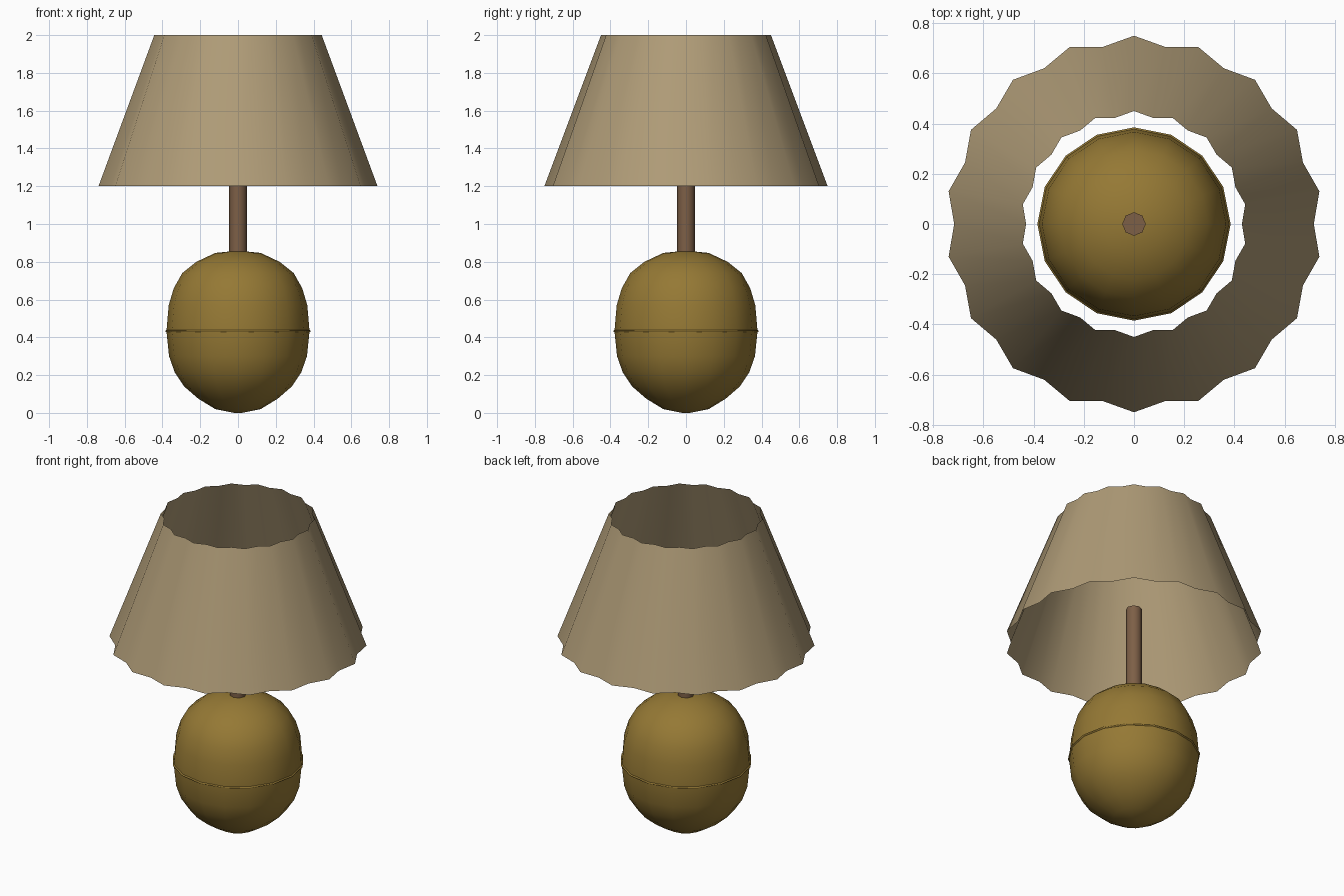
import bpy, bmesh, math

if "Cube" in bpy.data.objects:
    bpy.data.objects.remove(bpy.data.objects["Cube"])


def material(name, rgb):
    m = bpy.data.materials.new(name)
    m.diffuse_color = (*rgb, 1)
    m.use_nodes = True
    m.node_tree.nodes["Principled BSDF"].inputs["Base Color"].default_value = m.diffuse_color
    return m


brass = material("dark gold", (0.30, 0.19, 0.035))
wood = material("brown", (0.205, 0.115, 0.062))
fabric = material("beige fabric", (0.43, 0.33, 0.185))


def lathe(name, profile, sides, mat, flute=0.0, caps=True, closed=False, sharp=35):
    """Stack rings of (radius, z); flute pulls in every second vertex."""
    bm = bmesh.new()
    rings = []
    for r, z in profile:
        ring = []
        for i in range(sides):
            a = math.pi / 2 + 2 * math.pi * i / sides
            k = r * (1 - flute * (i % 2))
            ring.append(bm.verts.new((k * math.cos(a), k * math.sin(a), z)))
        rings.append(ring)
    pairs = list(zip(rings, rings[1:]))
    if closed:
        pairs.append((rings[-1], rings[0]))
    for lo, hi in pairs:
        for i in range(sides):
            j = (i + 1) % sides
            bm.faces.new((lo[i], lo[j], hi[j], hi[i]))
    if caps:
        bm.faces.new(rings[0][::-1])
        bm.faces.new(rings[-1])
    mesh = bpy.data.meshes.new(name)
    bm.to_mesh(mesh)
    bm.free()
    mesh.materials.append(mat)
    ob = bpy.data.objects.new(name, mesh)
    bpy.context.collection.objects.link(ob)
    bpy.ops.object.select_all(action='DESELECT')
    ob.select_set(True)
    bpy.context.view_layer.objects.active = ob
    bpy.ops.object.shade_smooth_by_angle(angle=math.radians(sharp))
    return ob


# Rounded base
lathe("base", [(0.02, 0.0), (0.12, 0.02), (0.21, 0.075), (0.285, 0.14), (0.335, 0.215),
               (0.365, 0.30), (0.378, 0.425), (0.378, 0.44), (0.367, 0.57), (0.34, 0.66),
               (0.295, 0.74), (0.22, 0.80), (0.12, 0.847), (0.02, 0.857)], 16, brass)

# Thin seam around the middle of the base
lathe("base_seam", [(0.37, 0.425), (0.385, 0.43), (0.385, 0.436), (0.37, 0.441)],
      16, brass, caps=False, closed=True, sharp=80)

# Stem, ending inside the shade
lathe("stem", [(0.047, 0.82), (0.047, 1.42)], 8, wood, sharp=50)

# Open pleated shade with 18 flutes
lathe("shade", [(0.75, 1.2), (0.45, 2.0)], 36, fabric, flute=0.045, caps=False, sharp=80)
